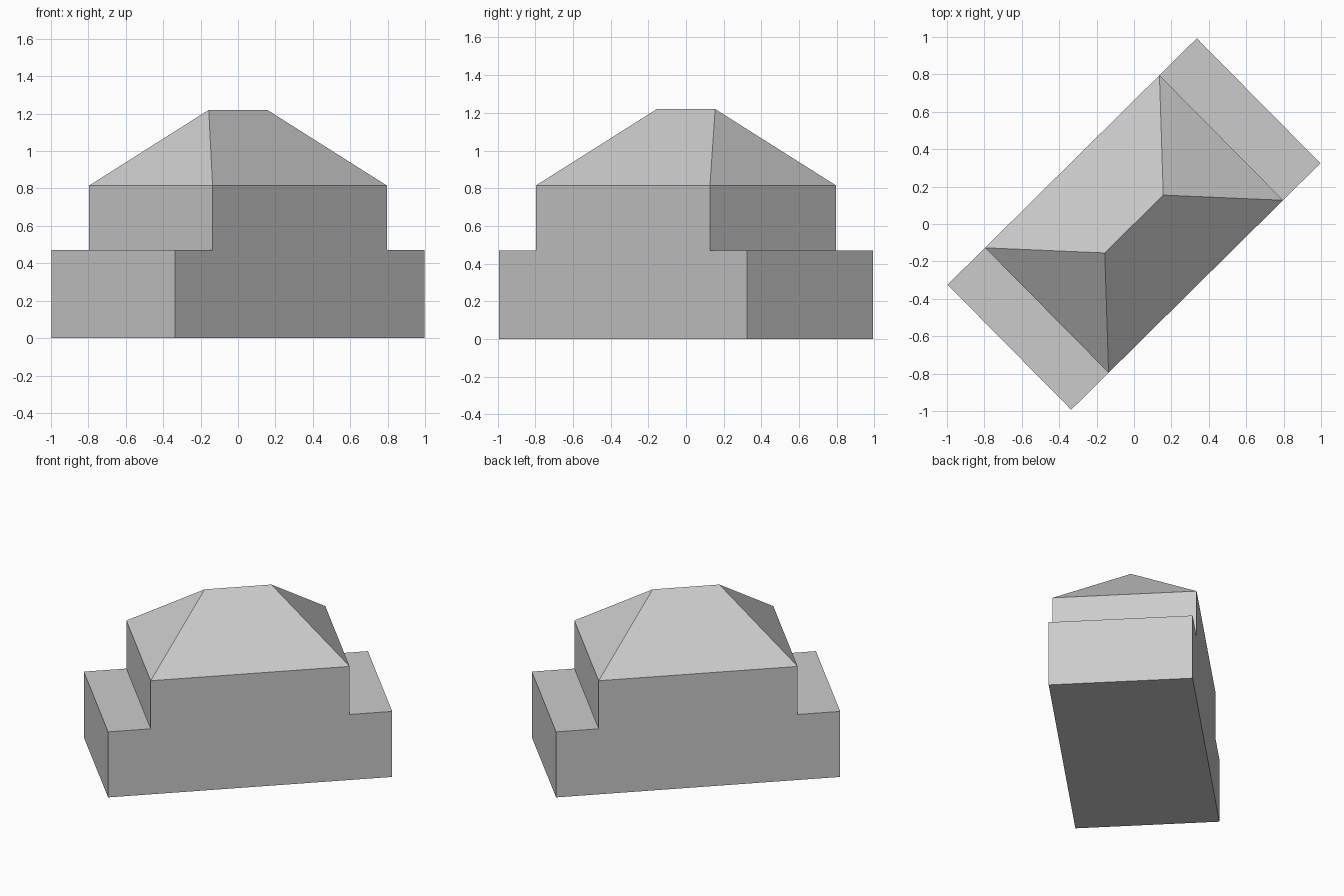
import bpy, bmesh, math
from mathutils import Matrix

if "Cube" in bpy.data.objects:
    bpy.data.objects.remove(bpy.data.objects["Cube"], do_unlink=True)

HALF_LENGTH, HALF_TOP, HALF_RIDGE, HALF_WIDTH = 0.937, 0.656, 0.22, 0.47
STEP_Z, EAVES_Z, RIDGE_Z = 0.47, 0.815, 1.22
TURN = Matrix.Rotation(math.radians(44.68), 4, "Z")

grey = bpy.data.materials.new("plain grey")
grey.use_nodes = True
grey.diffuse_color = (0.6, 0.6, 0.6, 1)
grey.node_tree.nodes["Principled BSDF"].inputs["Base Color"].default_value = (0.6, 0.6, 0.6, 1)


def finish(name, bm):
    """Turn the part onto its diagonal and add it to the scene."""
    bmesh.ops.transform(bm, matrix=TURN, verts=bm.verts)
    mesh = bpy.data.meshes.new(name)
    bm.to_mesh(mesh)
    bm.free()
    mesh.materials.append(grey)
    bpy.context.collection.objects.link(bpy.data.objects.new(name, mesh))


# Walls: stepped profile extruded across the width, open under the roof
bm = bmesh.new()
right = [(HALF_LENGTH, 0), (HALF_LENGTH, STEP_Z), (HALF_TOP, STEP_Z), (HALF_TOP, EAVES_Z)]
profile = right + [(-x, z) for x, z in reversed(right)]
side = bm.faces.new([bm.verts.new((x, -HALF_WIDTH, z)) for x, z in profile])
grown = bmesh.ops.extrude_face_region(bm, geom=[side], use_keep_orig=True)
bmesh.ops.translate(bm, vec=(0, 2 * HALF_WIDTH, 0),
                    verts=[g for g in grown["geom"] if isinstance(g, bmesh.types.BMVert)])
bmesh.ops.recalc_face_normals(bm, faces=bm.faces)
top = [f for f in bm.faces if f.calc_center_median().z > EAVES_Z - 0.001]
bmesh.ops.delete(bm, geom=top, context="FACES_ONLY")
finish("stepped_walls", bm)

# Hipped roof: four eaves corners rising to a short ridge
bm = bmesh.new()
a, b, c, d = [bm.verts.new((x * HALF_TOP, y * HALF_WIDTH, EAVES_Z))
              for x, y in ((-1, -1), (1, -1), (1, 1), (-1, 1))]
left, right = [bm.verts.new((x * HALF_RIDGE, 0, RIDGE_Z)) for x in (-1, 1)]
for face in ((a, b, right, left), (b, c, right), (c, d, left, right), (d, a, left)):
    bm.faces.new(face)
finish("hipped_roof", bm)
